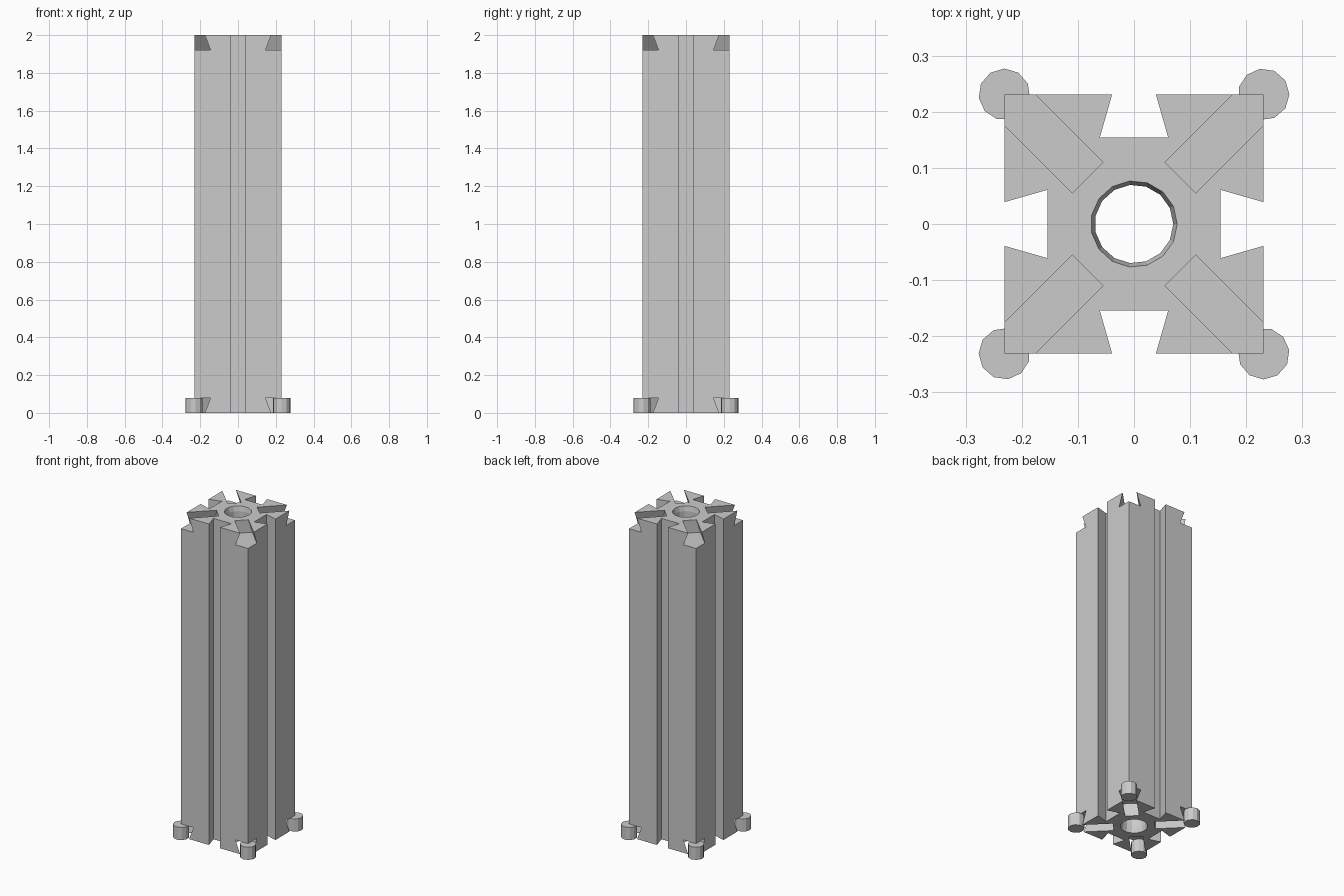
import bpy, bmesh, math
from mathutils import Matrix, Vector

cube = bpy.data.objects.get("Cube")
if cube:
    bpy.data.objects.remove(cube, do_unlink=True)

HEIGHT, HALF = 2.0, 0.231
MOUTH, FLOOR, DEPTH = 0.039, 0.061, 0.08   # dovetail half widths and depth
HOLE_RIM, HOLE = 0.077, 0.07

grey = bpy.data.materials.new("plain grey")
grey.use_nodes = True
grey.diffuse_color = (0.6, 0.6, 0.6, 1)
grey.node_tree.nodes["Principled BSDF"].inputs["Base Color"].default_value = (0.6, 0.6, 0.6, 1)


def loft(name, rings):
    """Solid skinned through a stack of matching vertex rings."""
    bm = bmesh.new()
    loops = [[bm.verts.new(p) for p in ring] for ring in rings]
    n = len(loops[0])
    for low, high in zip(loops, loops[1:]):
        for i in range(n):
            j = (i + 1) % n
            bm.faces.new((low[i], low[j], high[j], high[i]))
    bm.faces.new(loops[0][::-1])
    bm.faces.new(loops[-1])
    bmesh.ops.recalc_face_normals(bm, faces=bm.faces)
    mesh = bpy.data.meshes.new(name)
    bm.to_mesh(mesh)
    bm.free()
    mesh.materials.append(grey)
    obj = bpy.data.objects.new(name, mesh)
    bpy.context.collection.objects.link(obj)
    return obj


def circle(radius, sides, z, centre=(0, 0), start=0.0):
    steps = [start + math.tau * i / sides for i in range(sides)]
    return [Vector((centre[0] + radius * math.cos(a),
                    centre[1] + radius * math.sin(a), z)) for a in steps]


def quarter(i):
    return Matrix.Rotation(i * math.pi / 2, 3, 'Z')


# Post: square section with a dovetail groove along each side
side = [(HALF, -HALF), (HALF, -MOUTH), (HALF - 0.077, -FLOOR),
        (HALF - 0.077, FLOOR), (HALF, MOUTH)]
section = [quarter(i) @ Vector((x, y, 0)) for i in range(4) for x, y in side]
post = loft("grooved_post", [section, [p + Vector((0, 0, HEIGHT)) for p in section]])

# Cutter for the centre hole, flared at both ends
flare = 0.03
extra = (HOLE_RIM - HOLE) / flare * 0.01
cutters = [loft("hole_cutter", [
    circle(HOLE_RIM + extra, 15, -0.01), circle(HOLE, 15, flare),
    circle(HOLE, 15, HEIGHT - flare), circle(HOLE_RIM + extra, 15, HEIGHT + 0.01)])]

# Cutters for the diagonal dovetail notches in both ends
over = 0.02
narrow = MOUTH - (FLOOR - MOUTH) * over / DEPTH
profile = [(-narrow, -over), (narrow, -over), (FLOOR, DEPTH), (-FLOOR, DEPTH)]
for i in range(4):
    turn = quarter(i) @ Matrix.Rotation(math.pi / 4, 3, 'Z')
    for top in (False, True):
        rings = [[turn @ Vector((d, w, HEIGHT - z if top else z)) for w, z in profile]
                 for d in (0.117, 0.45)]
        cutters.append(loft("notch_cutter", rings))

# Carve the post, then drop the cutters
bpy.context.view_layer.objects.active = post
for cutter in cutters:
    cutter.hide_render = True
    mod = post.modifiers.new("carve", 'BOOLEAN')
    mod.operation = 'DIFFERENCE'
    mod.solver = 'EXACT'
    mod.object = cutter
    bpy.ops.object.modifier_apply(modifier=mod.name)
for cutter in cutters:
    bpy.data.objects.remove(cutter, do_unlink=True)

# Small round feet at the bottom corners
for i, label in enumerate(("back_left", "back_right", "front_right", "front_left")):
    centre = quarter(i) @ Vector((HALF, HALF, 0))
    start = i * math.pi / 2
    loft(label + "_corner_foot",
         [circle(0.046, 11, z, centre, start) for z in (0.0, 0.079)])
